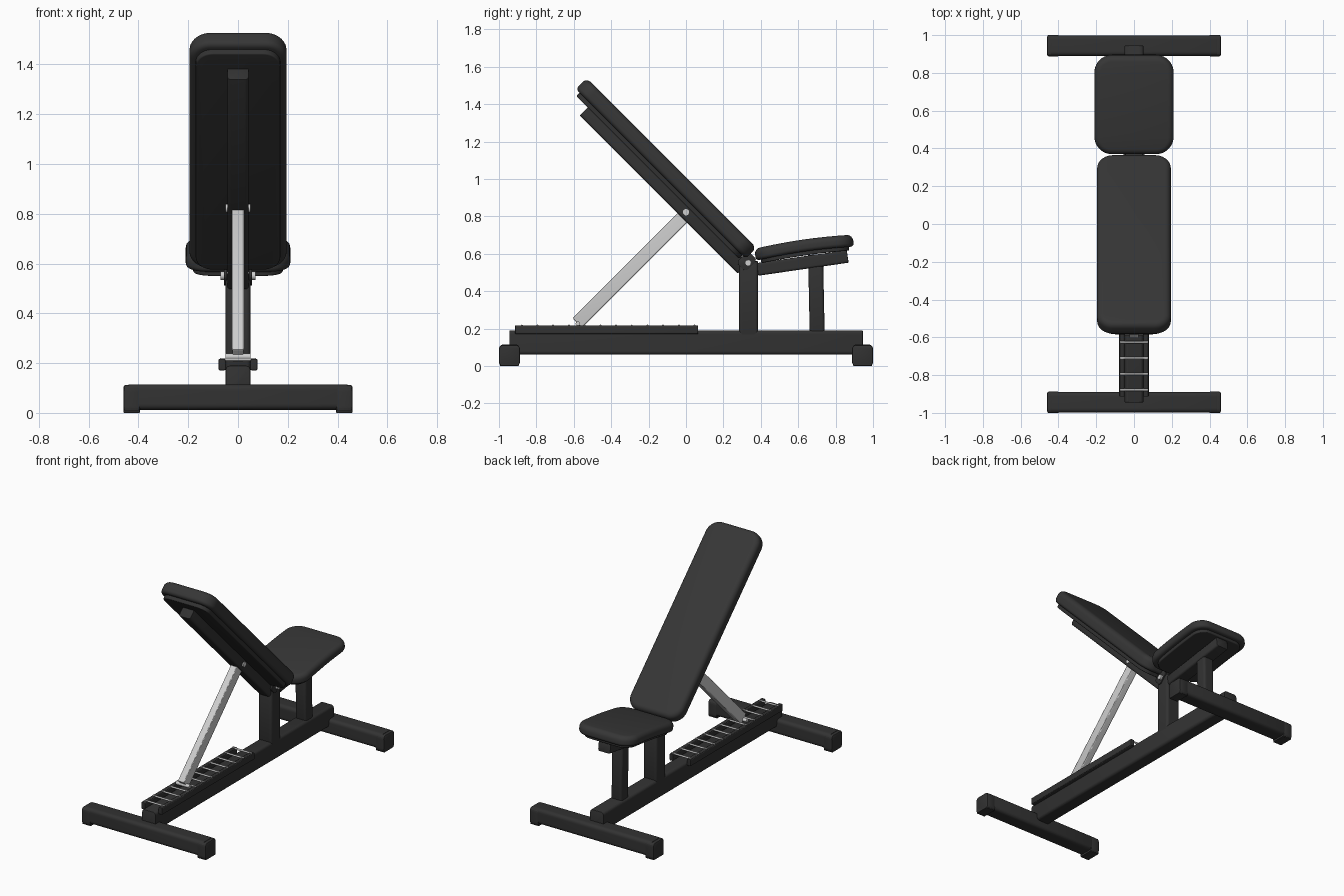
import bpy, bmesh, math
from mathutils import Vector, Matrix

if "Cube" in bpy.data.objects:
    bpy.data.objects.remove(bpy.data.objects["Cube"])

R2 = math.sqrt(2)


def material(name, c):
    m = bpy.data.materials.new(name)
    m.diffuse_color = (c, c, c, 1)
    m.use_nodes = True
    m.node_tree.nodes["Principled BSDF"].inputs["Base Color"].default_value = m.diffuse_color
    return m


FRAME = material("black painted steel", 0.032)
PAD = material("dark upholstery", 0.037)
STEEL = material("light steel", 0.62)


def finish(bm, name, mat, loc, tilt):
    mesh = bpy.data.meshes.new(name)
    bmesh.ops.recalc_face_normals(bm, faces=bm.faces)
    bm.to_mesh(mesh)
    bm.free()
    mesh.materials.append(mat)
    ob = bpy.data.objects.new(name, mesh)
    ob.location = loc
    ob.rotation_euler = (math.radians(tilt), 0, 0)
    bpy.context.collection.objects.link(ob)
    return ob


def cube(size):
    bm = bmesh.new()
    bmesh.ops.create_cube(bm, size=1)
    bmesh.ops.scale(bm, vec=Vector(size), verts=bm.verts)
    return bm


def along(e, axis):
    d = (e.verts[0].co - e.verts[1].co).normalized()
    return abs(d[axis]) > 0.99


def bar(name, size, loc, axis, r=0.015, tilt=0, mat=FRAME, end=0.004):
    """Box tube with rounded long edges and small chamfered ends."""
    bm = cube(size)
    edges = [e for e in bm.edges if along(e, axis)]
    bmesh.ops.bevel(bm, geom=edges, offset=r, segments=4, profile=0.5, affect='EDGES')
    if end:
        h = size[axis] / 2
        rim = [e for e in bm.edges if all(abs(abs(v.co[axis]) - h) < 1e-5 for v in e.verts)]
        bmesh.ops.bevel(bm, geom=rim, offset=end, segments=2, profile=0.5, affect='EDGES')
    return finish(bm, name, mat, loc, tilt)


def cushion(name, size, loc, tilt, corner, top, bottom, mat=PAD, bulge=0):
    """Slab with rounded plan corners, soft rims and an optional arch along y."""
    bm = cube(size)
    bmesh.ops.bevel(bm, geom=[e for e in bm.edges if along(e, 2)], offset=corner,
                    segments=10, profile=0.5, affect='EDGES')
    for sign, r in ((1, top), (-1, bottom)):
        if r:
            h = sign * size[2] / 2
            rim = [e for e in bm.edges if all(abs(v.co.z - h) < 1e-5 for v in e.verts)]
            bmesh.ops.bevel(bm, geom=rim, offset=r, segments=6, profile=0.5, affect='EDGES')
    if bulge:
        L = size[1] / 2
        for i in range(1, 12):
            bmesh.ops.bisect_plane(bm, geom=bm.verts[:] + bm.edges[:] + bm.faces[:],
                                   plane_co=(0, L * (i / 6 - 1), 0), plane_no=(0, 1, 0))
        for v in bm.verts:
            v.co.z += bulge * (1 - (v.co.y / L) ** 2)
    return finish(bm, name, mat, loc, tilt)


def rod(name, r, length, loc, mat=STEEL, sides=20):
    """Cylinder lying along x."""
    bm = bmesh.new()
    bmesh.ops.create_cone(bm, cap_ends=True, segments=sides, radius1=r, radius2=r, depth=length,
                          matrix=Matrix.Rotation(math.pi / 2, 4, 'Y'))
    return finish(bm, name, mat, loc, 0)


def st(s, t):
    """Backrest coordinates: s out of the pad face, t up along the pad."""
    return (0, (s - t) / R2, (s + t) / R2)


# Feet with end caps
for side, y in (("front", -0.944), ("rear", 0.944)):
    bar(side + "_foot", (0.88, 0.11, 0.103), (0, y, 0.0635), 0, 0.022)
    for label, x in (("left", -0.427), ("right", 0.427)):
        bar(f"{side}_{label}_foot_cap", (0.066, 0.112, 0.112), (x, y, 0.056), 0, 0.02, end=0.008)
        bar(f"{side}_{label}_foot_pad", (0.066, 0.1, 0.03), (x, y, 0.015), 0, 0.004)

# Main beam and uprights
bar("main_beam", (0.1, 1.89, 0.13), (0, 0, 0.125), 1, 0.018)
bar("main_post", (0.1, 0.102, 0.40), (0, 0.334, 0.36), 2, 0.015)
bar("seat_post", (0.08, 0.08, 0.42), (0, 0.697, 0.385), 2, 0.015, tilt=1.2)

# Adjustment ladder
for label, x in (("left", -0.064), ("right", 0.064)):
    bar(label + "_ladder_rail", (0.028, 0.978, 0.046), (x, -0.425, 0.194), 1, 0.006)
for i in range(12):
    rod(f"ladder_rung_{i + 1}", 0.006, 0.146, (0, -0.878 + 0.084 * i, 0.215), sides=12)

# Seat
SEAT_TILT = 8.2
bar("seat_beam", (0.09, 0.488, 0.068), (0, 0.623, 0.551), 1, 0.012, SEAT_TILT)
cushion("seat_base_plate", (0.36, 0.475, 0.03), (0, 0.636, 0.598), SEAT_TILT, 0.08, 0, 0.006,
        FRAME, 0.008)
cushion("seat_pad", (0.42, 0.53, 0.064), (0, 0.632, 0.632), SEAT_TILT, 0.095, 0.03, 0.02,
        PAD, 0.012)

# Backrest
bar("back_tube", (0.086, 1.195, 0.078), st(0.585, 0.752), 1, 0.014, -45)
cushion("back_base_plate", (0.34, 1.23, 0.03), st(0.621, 0.82), -45, 0.07, 0, 0.006, FRAME)
cushion("back_pad", (0.39, 1.285, 0.083), st(0.672, 0.822), -45, 0.085, 0.032, 0.022)

# Support strut, its foot pin and the pivots
bar("support_strut", (0.046, 0.81, 0.07), st(0.157, 0.573), 1, 0.005, 45, STEEL)
rod("strut_foot_pin", 0.012, 0.1, (0, -0.578, 0.226))
rod("strut_pivot_bolt", 0.017, 0.102, (0, 0, 0.822))
rod("back_pivot_bolt", 0.017, 0.14, (0, 0.332, 0.551))
for label, x in (("left", -0.05), ("right", 0.05)):
    bar(label + "_pivot_bracket", (0.012, 0.07, 0.09), (x, 0.325, 0.56), 0, 0.02, -45, end=0.002)

# Smooth shading with sharp edges kept
bpy.ops.object.select_all(action='SELECT')
bpy.context.view_layer.objects.active = bpy.data.objects["seat_pad"]
bpy.ops.object.shade_smooth_by_angle(angle=math.radians(35))
